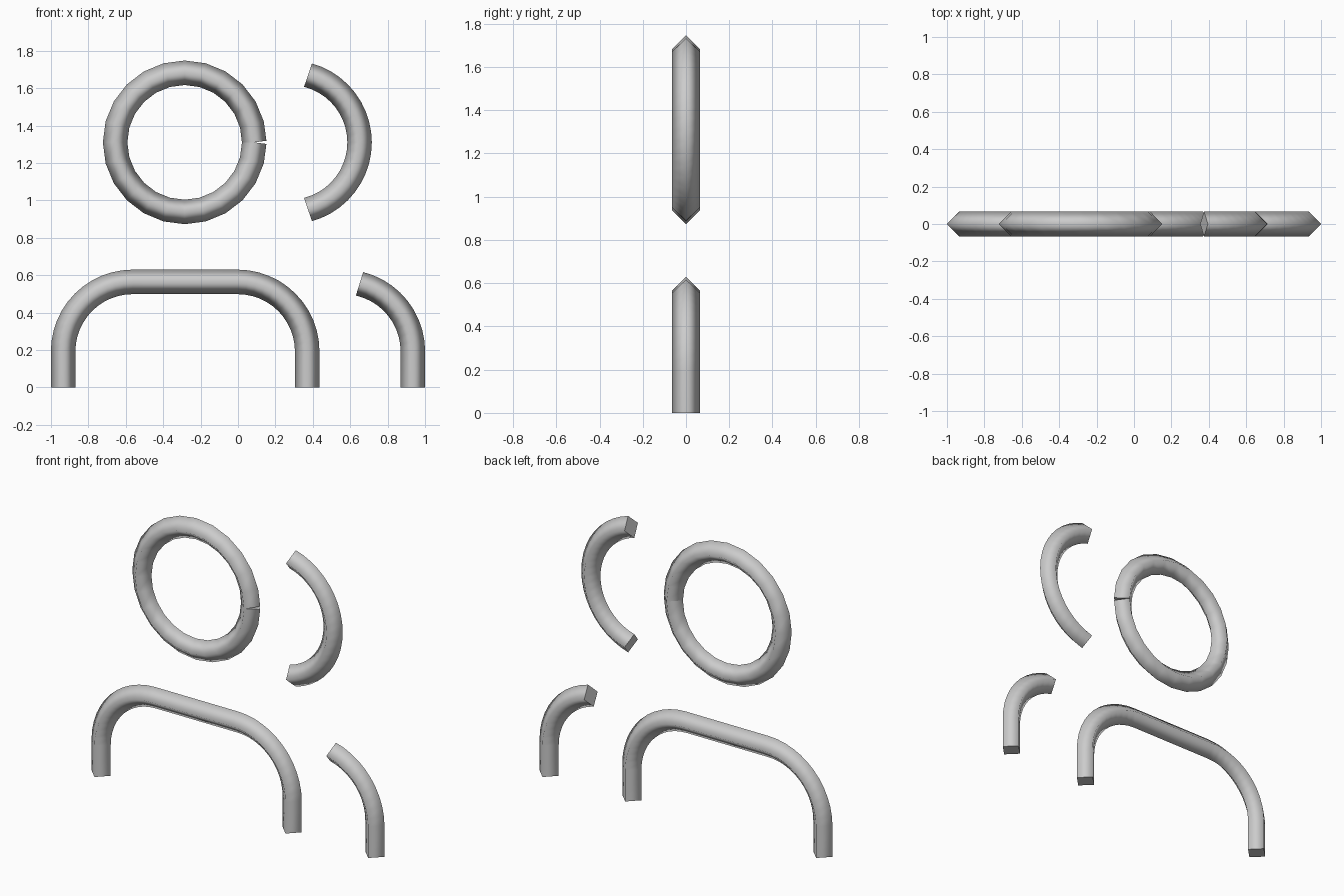
import bpy, bmesh, math
from mathutils import Vector

if "Cube" in bpy.data.objects:
    bpy.data.objects.remove(bpy.data.objects["Cube"])

TUBE = 0.0655    # half diagonal of the diamond section
BEND = 0.372     # centreline radius of every bend

grey = bpy.data.materials.new("plain grey")
grey.diffuse_color = (0.6, 0.6, 0.6, 1)
grey.use_nodes = True
grey.node_tree.nodes["Principled BSDF"].inputs["Base Color"].default_value = grey.diffuse_color


def arc(cx, cz, start, end, steps):
    """Centreline points on an arc in the xz plane, angles in degrees."""
    pts = []
    for i in range(steps + 1):
        a = math.radians(start + (end - start) * i / steps)
        pts.append(Vector((cx + BEND * math.cos(a), 0, cz + BEND * math.sin(a))))
    return pts


def tube(name, path):
    """Sweep a diamond section along an open path, smooth sides, flat caps."""
    bm = bmesh.new()
    rings = []
    for i, p in enumerate(path):
        before = (p - path[i - 1]).normalized() if i else Vector()
        after = (path[i + 1] - p).normalized() if i < len(path) - 1 else Vector()
        t = (before + after).normalized()
        side = Vector((t.z, 0, -t.x)) * TUBE
        depth = Vector((0, TUBE, 0))
        rings.append([bm.verts.new(p + o) for o in (side, depth, -side, -depth)])
    for a, b in zip(rings, rings[1:]):
        for k in range(4):
            n = (k + 1) % 4
            bm.faces.new((a[k], a[n], b[n], b[k])).smooth = True
    for ring in (rings[0], rings[-1]):
        cap = bm.faces.new(ring)
        for e in cap.edges:
            e.smooth = False
    bmesh.ops.recalc_face_normals(bm, faces=bm.faces)
    mesh = bpy.data.meshes.new(name)
    bm.to_mesh(mesh)
    bm.free()
    mesh.materials.append(grey)
    obj = bpy.data.objects.new(name, mesh)
    bpy.context.collection.objects.link(obj)
    return obj


# Split ring and the open arc beside it
tube("split_ring", arc(-0.285, 1.31, 0, 360, 24))
tube("open_arc", arc(0.278, 1.31, -75, 75, 20))

# Handle: two legs joined through quarter bends by a straight bar
tube("handle", [Vector((0.37, 0, 0))]
     + arc(0.37 - BEND, 0.192, 0, 90, 12)
     + arc(-0.935 + BEND, 0.192, 90, 180, 12)
     + [Vector((-0.935, 0, 0))])

# Hook: one leg with a bend that stops short of level
tube("hook", [Vector((0.935, 0, 0))] + arc(0.935 - BEND, 0.192, 0, 76.5, 10))
